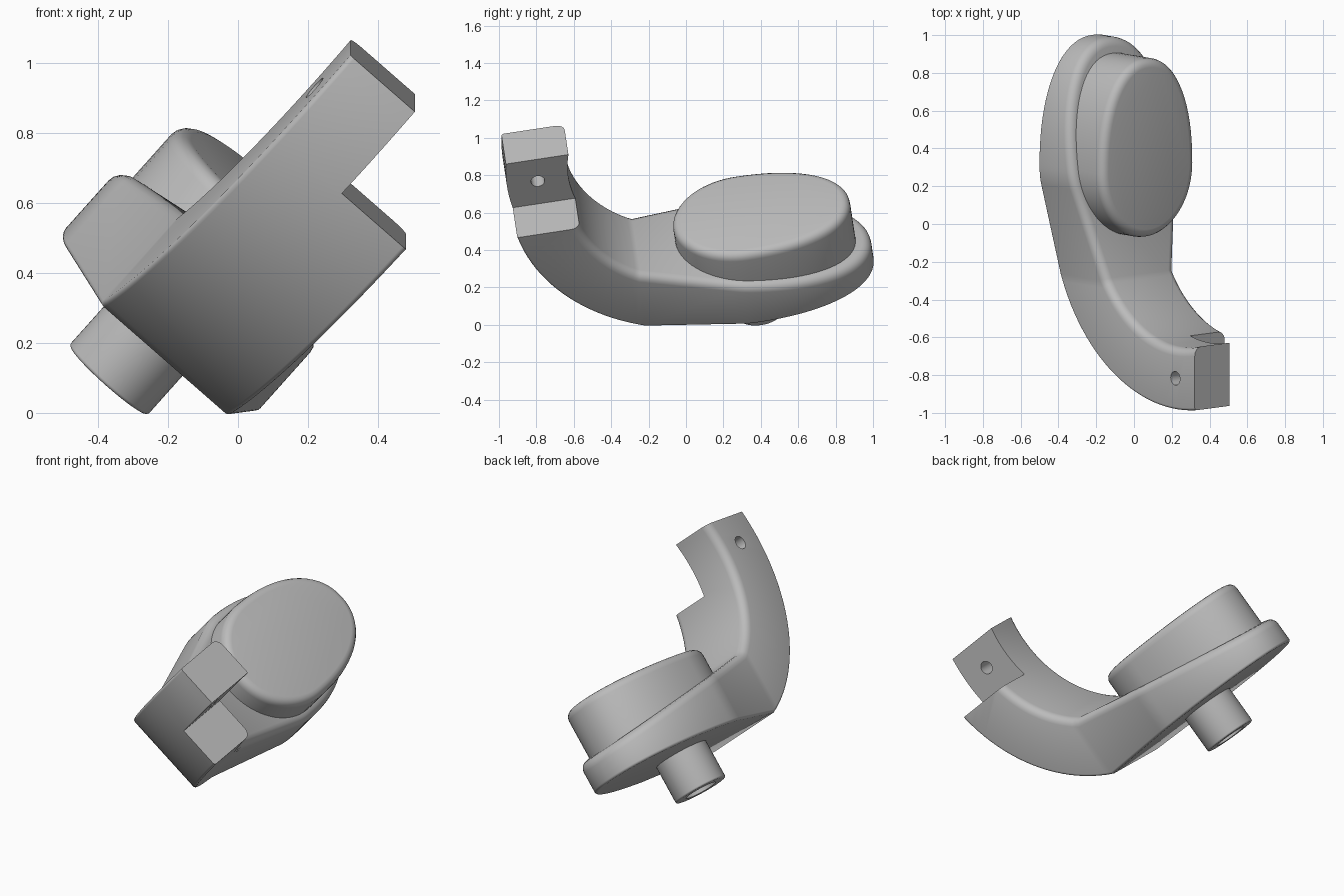
import bpy, bmesh, math
from mathutils import Matrix, Vector

if "Cube" in bpy.data.objects:
    bpy.data.objects.remove(bpy.data.objects["Cube"])

# Tilted local frame: X across the arm, Y along it, Z along the pin axis
T = Vector((0, 0.988, 0.15)).normalized()
A = Vector((0.662, -0.1125, 0.741))
A = (A - T * A.dot(T)).normalized()
W = T.cross(A)
FRAME = Matrix((W, T, A)).transposed().to_4x4()
CX = -0.30                       # centre line of flange, pad and pin
AX, AHW = 0.02, 0.245            # arm offset from that line, arm half width

grey = bpy.data.materials.new("grey")
grey.diffuse_color = (0.5, 0.5, 0.5, 1)
grey.use_nodes = True
grey.node_tree.nodes["Principled BSDF"].inputs["Base Color"].default_value = grey.diffuse_color


def make(name, bm):
    bmesh.ops.recalc_face_normals(bm, faces=bm.faces)
    me = bpy.data.meshes.new(name)
    bm.to_mesh(me)
    bm.free()
    me.materials.append(grey)
    ob = bpy.data.objects.new(name, me)
    bpy.context.collection.objects.link(ob)
    ob.matrix_world = FRAME
    return ob


def smooth(ob):
    bpy.ops.object.select_all(action='DESELECT')
    ob.select_set(True)
    bpy.context.view_layer.objects.active = ob
    bpy.ops.object.shade_smooth_by_angle(angle=math.radians(32))


def bevel(bm, edges, r):
    bmesh.ops.bevel(bm, geom=edges, offset=r, segments=4, profile=0.5,
                    affect='EDGES', clamp_overlap=False)


def egg(a, rx, ry_lo, ry_hi, e):
    """Point of an oval with different lower and upper length; e squares the upper half."""
    c, s = math.cos(a), math.sin(a)
    if s <= 0:
        return rx * c, ry_lo * s
    return rx * math.copysign(abs(c) ** (2 / e), c), ry_hi * s ** (2 / e)


def disc(name, rx, ry_lo, ry_hi, e, cy, z0, z1, r, n=72):
    """Oval prism from z0 to z1, with the rim at z1 rounded."""
    bm = bmesh.new()
    pts = [egg(2 * math.pi * i / n, rx, ry_lo, ry_hi, e) for i in range(n)]
    f = bm.faces.new([bm.verts.new((CX + x, cy + y, z0)) for x, y in pts])
    for v in bmesh.ops.extrude_face_region(bm, geom=[f])['geom']:
        if isinstance(v, bmesh.types.BMVert):
            v.co.z = z1
    bmesh.ops.recalc_face_normals(bm, faces=bm.faces)
    rim = [e for e in bm.edges if all(abs(v.co.z - z1) < 1e-5 for v in e.verts)]
    bevel(bm, rim, r)
    return make(name, bm)


def cut(ob, cutter):
    m = ob.modifiers.new("cut", 'BOOLEAN')
    m.operation, m.object, m.solver = 'DIFFERENCE', cutter, 'EXACT'
    cutter.hide_render = True
    bpy.context.view_layer.objects.active = ob
    bpy.ops.object.modifier_apply(modifier=m.name)
    bpy.data.objects.remove(cutter)


# Arm: curved bar flaring into a wedge-shaped oval flange
AY, AZ, R_OUT, R_IN = 0.165, 0.925, 1.0, 0.668
END_Z = 1.08
top_z = lambda y: 0.33 - 0.165 * y


def arc(r, y_last, n=28):
    """Points from the arm tip down to where the flange begins."""
    a0 = math.asin((END_Z - AZ) / r)
    a1 = -math.acos((AY - y_last) / r)
    return [(AY - r * math.cos(a0 + (a1 - a0) * i / n),
             AZ + r * math.sin(a0 + (a1 - a0) * i / n)) for i in range(n + 1)]


outer, inner = arc(R_OUT, -0.215), arc(R_IN, -0.2)
# Half of the flange outline, from the tangent point to the far tip
FY, FRX, LO, HI = 0.38, 0.375, 0.40, 0.665
t0 = -math.asin(0.1 / LO)
oval = []
for i in range(40):
    x, y = egg(t0 + (math.pi / 2 - t0) * i / 40, FRX, LO, HI, 2.2)
    oval.append((x, FY + y))

bm = bmesh.new()
V = lambda x, y, z: bm.verts.new((CX + x, y, z))
side = {}
for s in (-1, 1):
    bot = [V(AX + s * AHW, y, z) for y, z in outer] + [V(s * x, y, 0) for x, y in oval]
    top = [V(AX + s * AHW, y, z) for y, z in inner] + [V(s * x, y, top_z(y)) for x, y in oval]
    side[s] = (bot, top)
tip = (V(0, FY + HI, 0), V(0, FY + HI, top_z(FY + HI)))
for s in (-1, 1):
    side[s][0].append(tip[0])
    side[s][1].append(tip[1])
    b, t = side[s]
    for i in range(len(b) - 1):
        bm.faces.new((b[i], b[i + 1], t[i + 1], t[i]))
k = len(outer) - 1
for lvl in (0, 1):
    l, r = side[-1][lvl], side[1][lvl]
    for i in range(k):
        bm.faces.new((l[i], l[i + 1], r[i + 1], r[i]))
    bm.faces.new(l[k:] + r[k:-1][::-1])
bm.faces.new((side[-1][0][0], side[-1][1][0], side[1][1][0], side[1][0][0]))
bmesh.ops.recalc_face_normals(bm, faces=bm.faces)
# Rounded rims: wide inside, narrow outside
for lvl, rad in ((1, 0.045), (0, 0.014)):
    rim = [bm.edges.get((side[s][lvl][i], side[s][lvl][i + 1]))
           for s in (-1, 1) for i in range(len(side[s][lvl]) - 1)]
    bevel(bm, rim, rad)
arm = make("arm", bm)

# Step cut in the arm tip
bm = bmesh.new()
bmesh.ops.create_cube(bm, size=1, matrix=Matrix.Translation((CX + AX + 0.25, -0.65, 1.015))
                      @ Matrix.Diagonal((0.5, 0.8, 0.5, 1)))
cut(arm, make("step_cutter", bm))

# Cross hole through the arm tip
bm = bmesh.new()
bmesh.ops.create_cone(bm, cap_ends=True, segments=32, radius1=0.037, radius2=0.037, depth=1,
                      matrix=Matrix.Translation((CX, -0.668, 0.925))
                      @ Matrix.Rotation(math.pi / 2, 4, 'Y'))
cut(arm, make("hole_cutter", bm))
smooth(arm)

# Oval pad on the flange
smooth(disc("pad", 0.33, 0.37, 0.585, 2.2, FY, 0.12, 0.46, 0.045))

# Pin under the flange with a shallow recess in its end
pin = disc("pin", 0.15, 0.15, 0.15, 2, 0.40, 0.1, -0.22, 0.01, 48)
cut(pin, disc("recess_cutter", 0.09, 0.09, 0.09, 2, 0.40, -0.3, -0.18, 0.005, 32))
smooth(pin)
